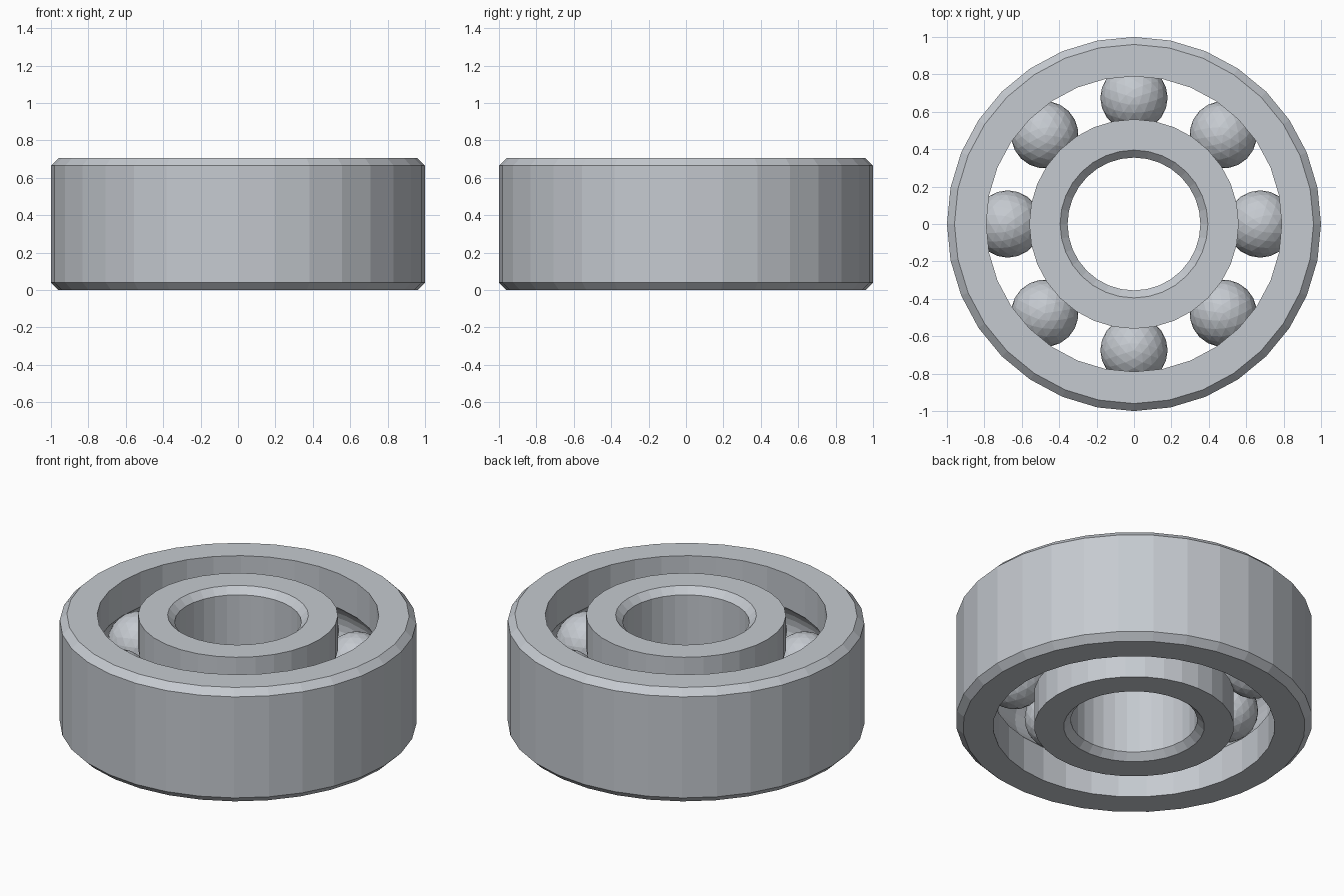
import bpy
import bmesh
from math import sin, cos, pi, tau, asin
from mathutils import Matrix, Vector

cube = bpy.data.objects.get("Cube")
if cube:
    bpy.data.objects.remove(cube, do_unlink=True)

HEIGHT = 0.705
MID = HEIGHT / 2
SEGMENTS = 32
PITCH = 0.675      # radius of the circle of ball centres
BALL = 0.18
BALL_COUNT = 8
CHAMFER = 0.04

steel = bpy.data.materials.new("steel grey")
steel.use_nodes = True
STEEL = (0.56, 0.59, 0.63, 1)
steel.diffuse_color = STEEL
steel.node_tree.nodes["Principled BSDF"].inputs["Base Color"].default_value = STEEL


def add_object(name, bm):
    mesh = bpy.data.meshes.new(name)
    bm.to_mesh(mesh)
    bm.free()
    mesh.materials.append(steel)
    obj = bpy.data.objects.new(name, mesh)
    bpy.context.collection.objects.link(obj)
    return obj


def lathe(name, profile):
    """Spin a closed (radius, height) profile around the z axis."""
    bm = bmesh.new()
    rings = []
    for i in range(SEGMENTS):
        a = tau * i / SEGMENTS
        rings.append([bm.verts.new((r * cos(a), r * sin(a), z)) for r, z in profile])
    for i, ring in enumerate(rings):
        following = rings[(i + 1) % SEGMENTS]
        for j in range(len(profile)):
            k = (j + 1) % len(profile)
            bm.faces.new((ring[j], following[j], following[k], ring[k]))
    bmesh.ops.recalc_face_normals(bm, faces=bm.faces)
    return add_object(name, bm)


def race_groove(wall, side, steps=8):
    """Arc of the ball groove cut into a wall, from bottom to top."""
    half = asin((1 - ((wall - PITCH) / BALL) ** 2) ** 0.5)
    angles = [half * (2 * i / steps - 1) for i in range(steps + 1)]
    return [(PITCH + side * BALL * cos(a), MID + BALL * sin(a)) for a in angles]


def chamfered_wall(wall, inward):
    """Wall with a bevel at both ends, from top to bottom."""
    rim = wall + inward * CHAMFER
    return [(rim, HEIGHT), (wall, HEIGHT - CHAMFER), (wall, CHAMFER), (rim, 0)]


# Rings: chamfered wall on one side, grooved race on the other
for name, wall, inward, race, side in (
        ("outer_ring", 1.0, -1, 0.79, 1),
        ("inner_ring", 0.355, 1, 0.56, -1)):
    lathe(name, chamfered_wall(wall, inward)
          + [(race, 0)] + race_groove(race, side) + [(race, HEIGHT)])

# Balls, evenly spaced between the rings
for i in range(BALL_COUNT):
    bm = bmesh.new()
    bmesh.ops.create_icosphere(bm, subdivisions=3, radius=BALL)
    ball = add_object(f"ball_{i + 1}", bm)
    turn = Matrix.Rotation(tau * i / BALL_COUNT, 4, "Z")
    ball.matrix_world = turn @ Matrix.Translation(Vector((PITCH, 0, MID)))
